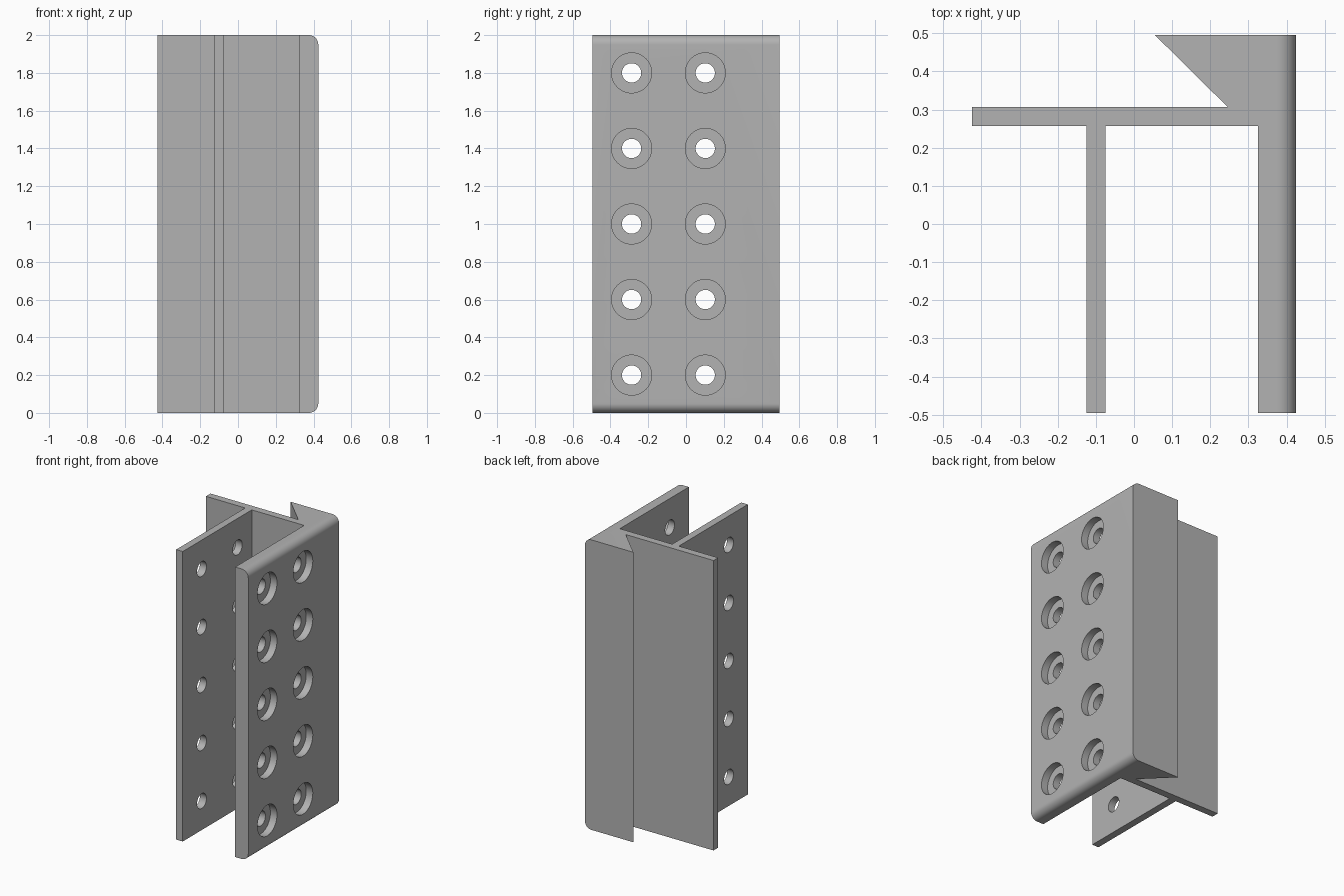
import bpy, bmesh, math

if "Cube" in bpy.data.objects:
    bpy.data.objects.remove(bpy.data.objects["Cube"])

HEIGHT = 2.0
FACE_X = 0.425          # outer face of the thick plate
ROUND = 0.05            # rounding of its top and bottom edges
HOLE_Y = (-0.288, 0.102)
HOLE_Z = [0.2 + 0.4 * i for i in range(5)]

grey = bpy.data.materials.new("grey")
grey.diffuse_color = (0.45, 0.45, 0.45, 1)
grey.use_nodes = True
grey.node_tree.nodes["Principled BSDF"].inputs["Base Color"].default_value = grey.diffuse_color

# Cross-section: thick plate with a dovetail jaw, flange and web
profile = [
    (FACE_X, -0.495), (FACE_X, 0.495), (0.055, 0.495), (0.245, 0.307),
    (-0.425, 0.307), (-0.425, 0.257), (-0.125, 0.257), (-0.125, -0.495),
    (-0.075, -0.495), (-0.075, 0.257), (0.325, 0.257), (0.325, -0.495),
]
bm = bmesh.new()
base = bm.faces.new([bm.verts.new((x, y, 0)) for x, y in profile])
top = bmesh.ops.extrude_face_region(bm, geom=[base])["geom"]
bmesh.ops.translate(bm, vec=(0, 0, HEIGHT),
                    verts=[v for v in top if isinstance(v, bmesh.types.BMVert)])
# Rounded horizontal edges of the outer face
edges = [e for e in bm.edges
         if all(abs(v.co.x - FACE_X) < 1e-4 for v in e.verts)
         and abs(e.verts[0].co.z - e.verts[1].co.z) < 1e-4]
bmesh.ops.bevel(bm, geom=edges, offset=ROUND, segments=10, profile=0.5,
                affect='EDGES')
bmesh.ops.recalc_face_normals(bm, faces=bm.faces)
mesh = bpy.data.meshes.new("bracket")
bm.to_mesh(mesh)
bm.free()
mesh.materials.append(grey)
bracket = bpy.data.objects.new("bracket", mesh)
bpy.context.collection.objects.link(bracket)


def hole_cutter(name, sections):
    """Grid of solids turned about x; sections are (x, radius) pairs."""
    n = 48
    cb = bmesh.new()
    for y in HOLE_Y:
        for z in HOLE_Z:
            rings = [[cb.verts.new((x, y + r * math.cos(2 * math.pi * k / n),
                                    z + r * math.sin(2 * math.pi * k / n)))
                      for k in range(n)] for x, r in sections]
            cb.faces.new(rings[0])
            cb.faces.new(rings[-1])
            for a, b in zip(rings, rings[1:]):
                for k in range(n):
                    j = (k + 1) % n
                    cb.faces.new((a[k], a[j], b[j], b[k]))
    bmesh.ops.recalc_face_normals(cb, faces=cb.faces)
    me = bpy.data.meshes.new(name)
    cb.to_mesh(me)
    cb.free()
    me.materials.append(grey)
    ob = bpy.data.objects.new(name, me)
    bpy.context.collection.objects.link(ob)
    ob.hide_render = True
    return ob


# Through holes with counterbores in the thick plate
cutter = hole_cutter("bolt_hole_cutter",
                     [(-0.2, 0.051), (0.375, 0.051), (0.375, 0.106), (0.5, 0.106)])
mod = bracket.modifiers.new("bolt_holes", 'BOOLEAN')
mod.operation = 'DIFFERENCE'
mod.solver = 'EXACT'
mod.object = cutter
bpy.context.view_layer.objects.active = bracket
bracket.select_set(True)
bpy.ops.object.modifier_apply(modifier=mod.name)
bpy.data.objects.remove(cutter)
bpy.ops.object.shade_smooth_by_angle(angle=math.radians(30))
